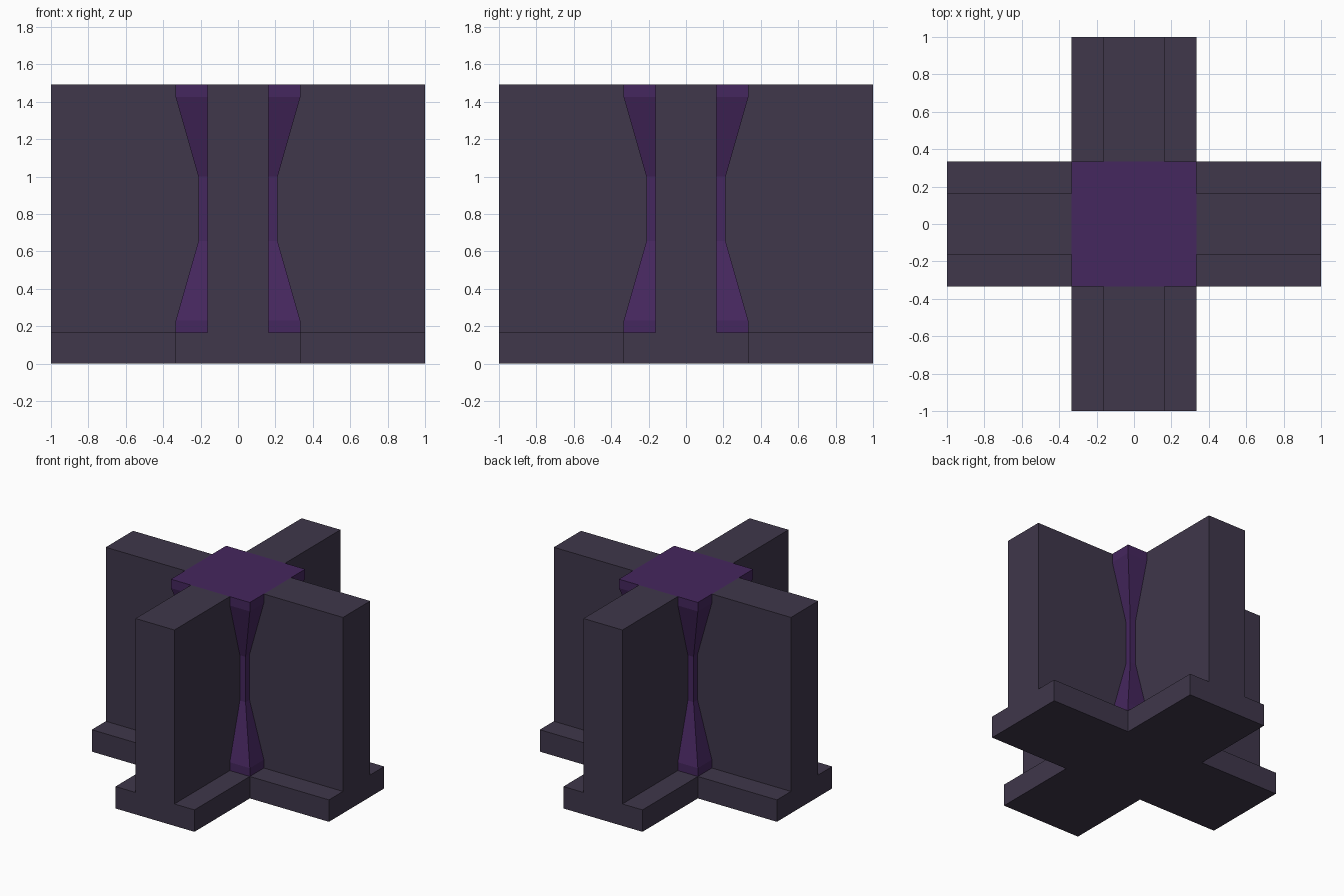
import bpy, bmesh
from math import pi
from mathutils import Matrix

if "Cube" in bpy.data.objects:
    bpy.data.objects.remove(bpy.data.objects["Cube"])

L, B, W = 1.0, 0.333, 0.164      # arm reach, base half width, wall half width
Z0, Z1 = 0.167, 1.493            # base height, total height
# Column profile: half width and height, bottom to top
PROFILE = [(B, Z0), (B, 0.23), (0.212, 0.655), (0.212, 1.0), (B, 1.425), (B, Z1)]


def finish(bm, name, color):
    bmesh.ops.remove_doubles(bm, verts=bm.verts, dist=0.0005)
    bmesh.ops.recalc_face_normals(bm, faces=bm.faces)
    mesh = bpy.data.meshes.new(name)
    bm.to_mesh(mesh)
    bm.free()
    obj = bpy.data.objects.new(name, mesh)
    bpy.context.collection.objects.link(obj)
    mat = bpy.data.materials.new(name + "_color")
    mat.diffuse_color = (*color, 1)
    mat.use_nodes = True
    mat.node_tree.nodes["Principled BSDF"].inputs["Base Color"].default_value = mat.diffuse_color
    mesh.materials.append(mat)


def add_face(bm, points, turn):
    m = Matrix.Rotation(turn, 4, 'Z')
    bm.faces.new([bm.verts.new(m @ Matrix.Translation(p).translation) for p in points])


# Cross frame: four T-section arms whose walls are cut to the column profile
bm = bmesh.new()
half = [(B, 0), (B, Z0), (W, Z0), (W, Z1)]
tee = half + [(-x, z) for x, z in reversed(half)]
for k in range(4):
    a = k * pi / 2
    add_face(bm, [(x, -L, z) for x, z in tee], a)
    add_face(bm, [(-W, -L, Z1), (W, -L, Z1), (W, -B, Z1), (-W, -B, Z1)], a)
    for s in (-1, 1):
        add_face(bm, [(s * W, -L, Z1), (s * W, -L, Z0)]
                 + [(s * W, -r, z) for r, z in PROFILE], a)
        add_face(bm, [(s * W, -L, Z0), (s * B, -L, Z0),
                      (s * B, -B, Z0), (s * W, -B, Z0)], a)
        add_face(bm, [(s * B, -L, 0), (s * B, -L, Z0),
                      (s * B, -B, Z0), (s * B, -B, 0)], a)
# Underside of the cross
corners = [(-B, -B), (-B, -L), (B, -L), (B, -B), (L, -B), (L, B),
           (B, B), (B, L), (-B, L), (-B, B), (-L, B), (-L, -B)]
add_face(bm, [(x, y, 0) for x, y in corners], 0)
finish(bm, "cross_frame", (0.050, 0.038, 0.070))

# Waisted square column
bm = bmesh.new()
rings = [[bm.verts.new((sx * r, sy * r, z))
          for sx, sy in ((-1, -1), (1, -1), (1, 1), (-1, 1))] for r, z in PROFILE]
for lo, hi in zip(rings, rings[1:]):
    for i in range(4):
        j = (i + 1) % 4
        bm.faces.new((lo[i], lo[j], hi[j], hi[i]))
bm.faces.new(rings[0][::-1])
bm.faces.new(rings[-1])
finish(bm, "center_column", (0.060, 0.020, 0.112))
